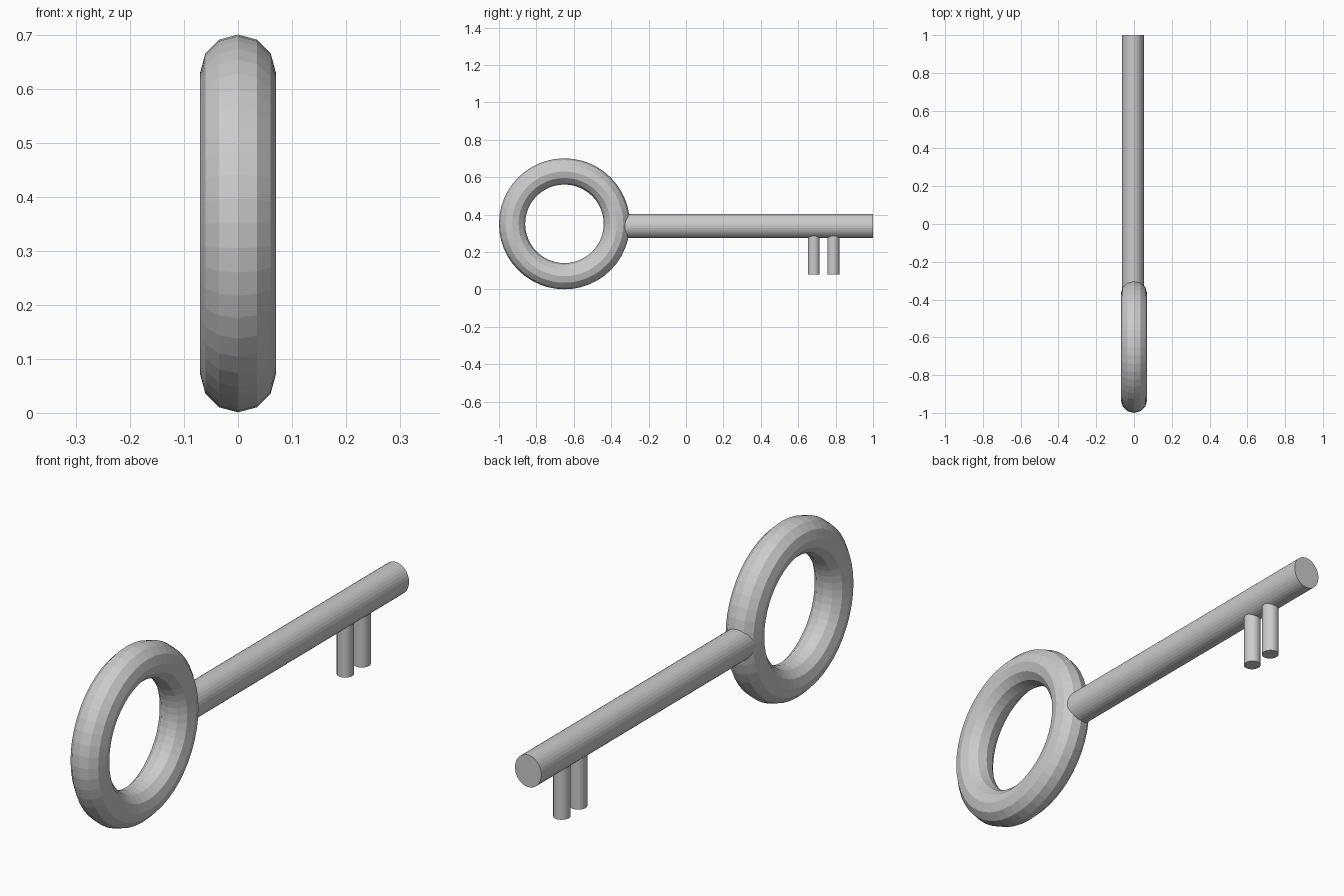
import bpy
from math import pi

if "Cube" in bpy.data.objects:
    bpy.data.objects.remove(bpy.data.objects["Cube"])

CX = -0.006  # the shaft sits slightly off the ring's plane


def cylinder(name, loc, radii, length, rot=(0, 0, 0)):
    bpy.ops.mesh.primitive_cylinder_add(vertices=32, radius=1, depth=1,
                                        location=loc, rotation=rot)
    ob = bpy.context.object
    ob.name = name
    ob.scale = (radii[0], radii[1], length)
    return ob


# Ring handle, standing in the YZ plane
bpy.ops.mesh.primitive_torus_add(major_segments=48, minor_segments=12,
                                 major_radius=0.28, minor_radius=0.07,
                                 location=(0, -0.65, 0.351),
                                 rotation=(0, pi / 2, 0))
bpy.context.object.name = "ring_handle"

# Shaft, running from inside the ring to the tip
start, end = -0.36, 1.0
cylinder("shaft", (CX, (start + end) / 2, 0.34), (0.058, 0.064),
         end - start, (pi / 2, 0, 0))

# Two teeth hanging below the shaft
for i, y in enumerate((0.683, 0.788)):
    bottom, top = 0.08, 0.32
    cylinder(f"tooth_{i + 1}", (CX, y, (bottom + top) / 2),
             (0.031, 0.032), top - bottom)
